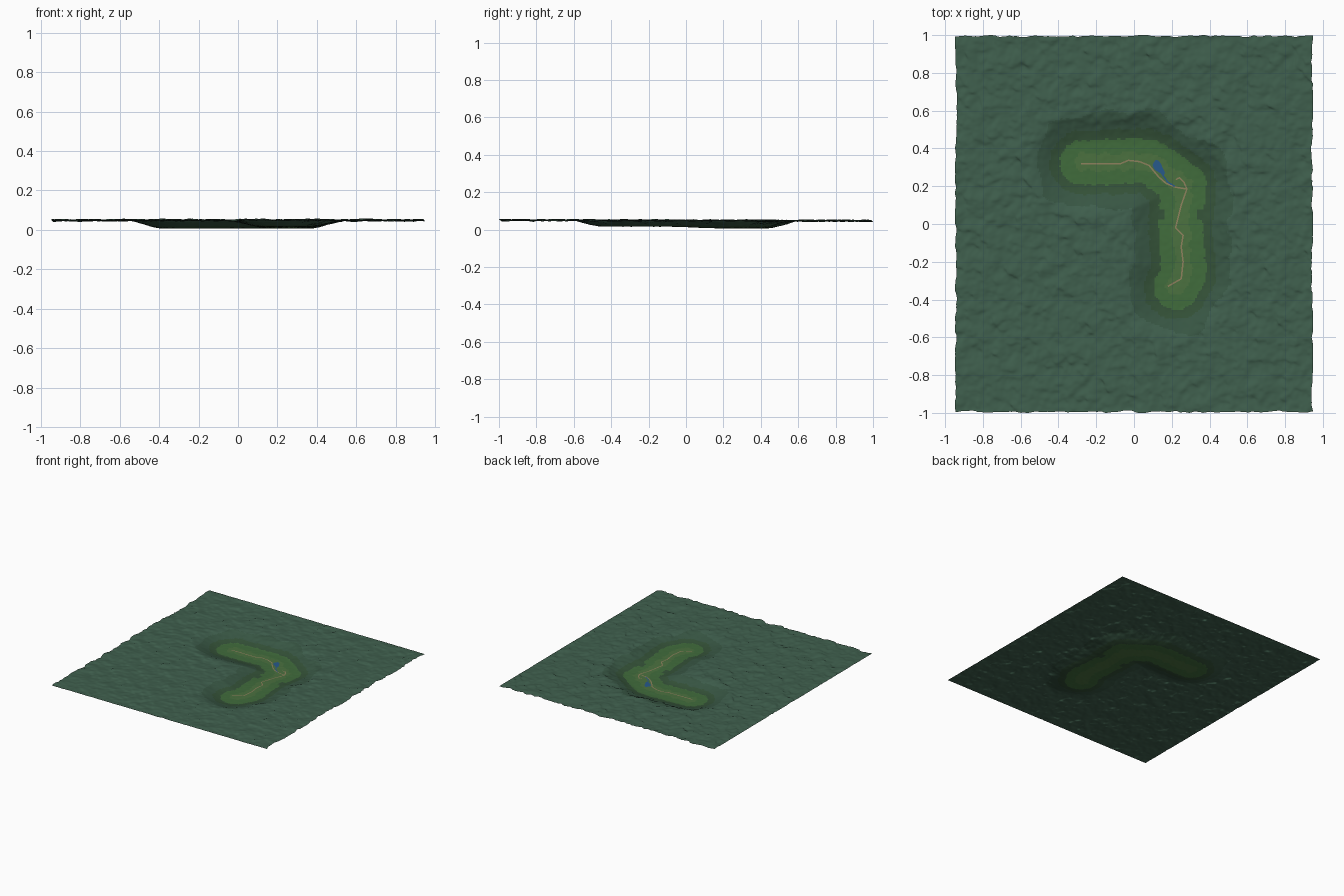
import bpy, math
from mathutils import Vector, noise

if "Cube" in bpy.data.objects:
    bpy.data.objects.remove(bpy.data.objects["Cube"])

HX, HY = 0.945, 0.995
NX, NY = 210, 221

PATH = [(-.28, .32), (-.07, .32), (-.03, .337), (.03, .33), (.08, .31), (.13, .25), (.17, .215),
        (.22, .195), (.28, .185), (.25, .10), (.22, -.02), (.26, -.06), (.25, -.12),
        (.26, -.20), (.25, -.29), (.18, -.33)]
VALLEY = [(-.28, .32), (.06, .33), (.15, .28), (.26, .20), (.24, .02), (.26, -.26), (.22, -.34)]
SPUR = [(.28, .185), (.265, .22), (.24, .245), (.222, .235)]
STREAM = [(.145, .27), (.18, .22), (.215, .20)]


def material(name, rgb):
    m = bpy.data.materials.new(name)
    m.diffuse_color = (*rgb, 1)
    m.use_nodes = True
    m.node_tree.nodes["Principled BSDF"].inputs["Base Color"].default_value = m.diffuse_color
    return m


def smooth(a, b, v):
    t = min(1, max(0, (v - a) / (b - a)))
    return t * t * (3 - 2 * t)


def distance(x, y):
    p, best = Vector((x, y)), 9
    for a, b in zip(VALLEY, VALLEY[1:]):
        a, b = Vector(a), Vector(b)
        d = b - a
        t = min(1, max(0, (p - a).dot(d) / d.dot(d)))
        best = min(best, (p - a - d * t).length)
    return best


def n(x, y, f, seed):
    return noise.noise(Vector((x * f, y * f, seed)))


def floor_z(x, y):
    return 0.016 - 0.009 * smooth(-.1, .2, y) + 0.0012 * n(x, y, 40, 8)


# ground height: valley floor rising to the rough forest canopy
def height(x, y, d):
    rough = n(x + .05 * n(x, y, 5, 2), y, 11, 1) * .6 + n(x, y, 26, 4) * .4 + n(x, y, 55, 6) * .18
    forest = .049 - .002 * y + .012 * max(-.8, min(.6, rough))
    k = smooth(.10, .29, d)
    return floor_z(x, y) * (1 - k) + forest * k, rough, k


def make(name, verts, faces, mats, ids=None):
    me = bpy.data.meshes.new(name)
    used = sorted({i for f in faces for i in f})
    remap = {v: i for i, v in enumerate(used)}
    me.from_pydata([verts[i] for i in used], [], [[remap[i] for i in f] for f in faces])
    for m in mats:
        me.materials.append(m)
    if ids:
        me.polygons.foreach_set("material_index", ids)
    me.polygons.foreach_set("use_smooth", [True] * len(faces))
    ob = bpy.data.objects.new(name, me)
    bpy.context.collection.objects.link(ob)
    return ob


# terrain grid, canopy leaning towards the front left
verts, dist = [], []
for j in range(NY + 1):
    for i in range(NX + 1):
        x = -HX + 2 * HX * i / NX
        y = -HY + 2 * HY * j / NY
        d = distance(x, y)
        z, r, k = height(x, y, d)
        lean = .016 * k * max(-.5, min(.6, r))
        verts.append((max(-.947, min(.947, x - lean)), max(-1, min(1, y - lean)), z))
        dist.append(d + .012 * n(x, y, 30, 3))

forest, forest_ids, meadow, meadow_ids = [], [], [], []
for j in range(NY):
    for i in range(NX):
        a = j * (NX + 1) + i
        f = (a, a + 1, a + NX + 2, a + NX + 1)
        x, y, _ = verts[a]
        d = dist[a]
        if d < .118:
            gap = abs(y - .045) < .025 and d > .085
            meadow.append(f)
            meadow_ids.append(2 if gap else (1 if d < .045 + .03 * n(x, y, 14, 9) else 0))
        else:
            forest.append(f)
            forest_ids.append(2 if d < .17 else (1 if d < .25 + .05 * n(x, y, 6, 5) else 0))

edge = material("forest_edge", (.035, .085, .04))
make("forest_canopy", verts, forest,
     [material("forest", (.05, .115, .075)), material("forest_slope", (.04, .095, .058)), edge], forest_ids)
make("meadow_floor", verts, meadow,
     [material("grass", (.052, .15, .045)), material("worn_grass", (.07, .165, .05)), edge], meadow_ids)


# flat ribbons draped over the valley floor
def ribbon(name, pts, width, mat):
    line = []
    for a, b in zip(pts, pts[1:]):
        a, b = Vector(a), Vector(b)
        line += [a.lerp(b, t / 6) for t in range(6)]
    line.append(Vector(pts[-1]))
    vs = []
    for i, p in enumerate(line):
        t = (line[min(i + 1, len(line) - 1)] - line[max(i - 1, 0)]).normalized()
        side = Vector((-t.y, t.x)) * width / 2
        for q in (p + side, p - side):
            vs.append((q.x, q.y, floor_z(q.x, q.y) + .001))
    fs = [(2 * i, 2 * i + 1, 2 * i + 3, 2 * i + 2) for i in range(len(line) - 1)]
    make(name, vs, fs, [mat])


dirt = material("dirt", (.27, .22, .11))
water = material("water", (.02, .10, .26))
ribbon("dirt_path", PATH, .008, dirt)
ribbon("side_path", SPUR, .008, dirt)
ribbon("stream", STREAM, .008, water)

# pond: slanted oval with an uneven shore
pond = []
for i in range(28):
    a = 2 * math.pi * i / 28
    w = 1 + .15 * math.sin(3 * a + 1)
    u, v = .043 * w * math.cos(a), .021 * w * math.sin(a)
    c, s = math.cos(-.95), math.sin(-.95)
    pond.append((.13 + u * c - v * s, .30 + u * s + v * c, .0095))
make("pond", pond, [tuple(range(28))], [water])
